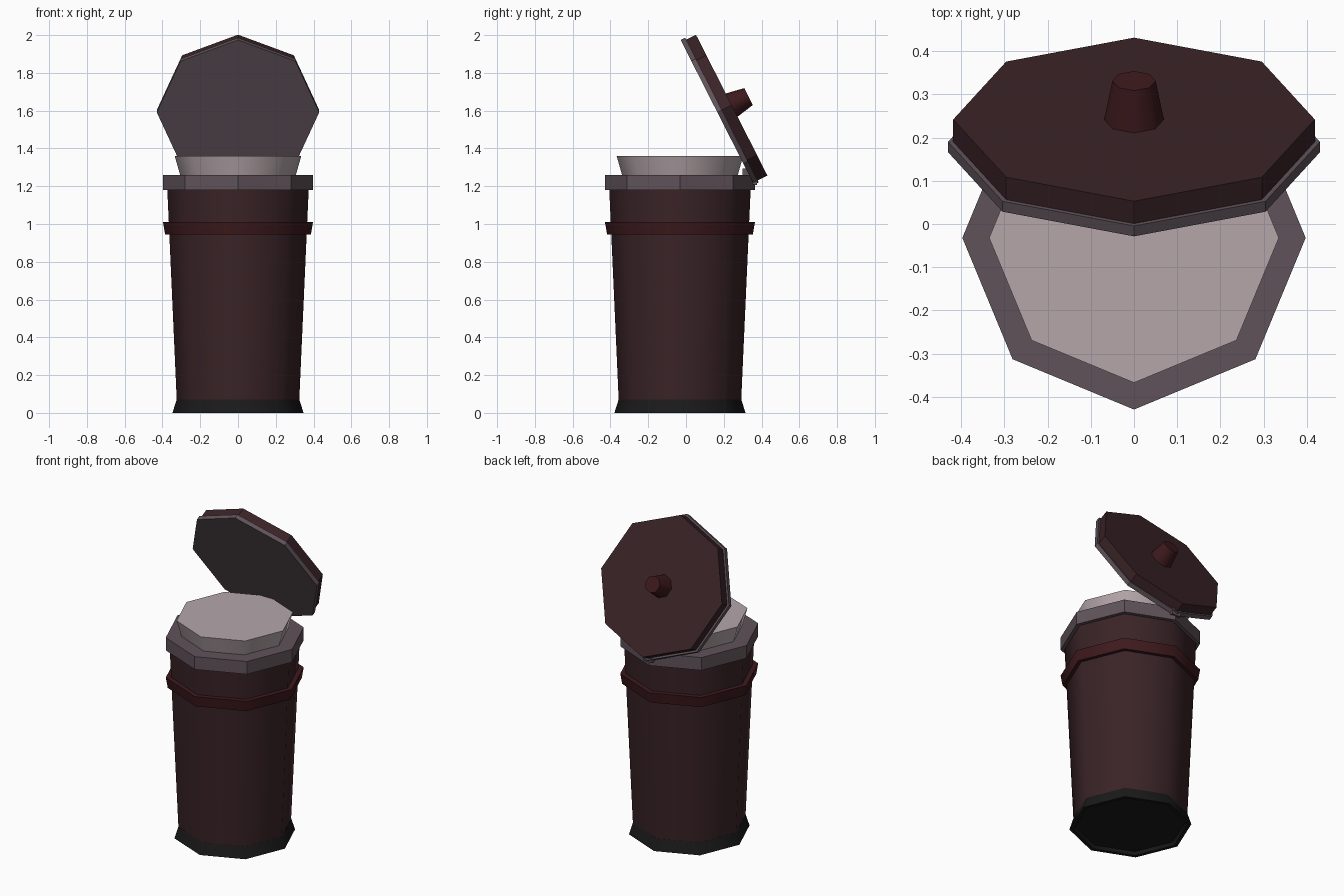
import bpy, bmesh, math
from mathutils import Vector, Matrix

if "Cube" in bpy.data.objects:
    bpy.data.objects.remove(bpy.data.objects["Cube"])

AXIS_Y = -0.032          # centre line of the bin
TILT = -math.radians(63.1)
LID = Matrix.Translation((0, 0.166, 1.591)) @ Matrix.Rotation(TILT, 4, 'X')
BIN = Matrix.Translation((0, AXIS_Y, 0))


def material(name, rgb):
    m = bpy.data.materials.new(name)
    m.diffuse_color = (*rgb, 1)
    m.use_nodes = True
    m.node_tree.nodes["Principled BSDF"].inputs["Base Color"].default_value = m.diffuse_color
    return m


MAROON = material("maroon", (0.042, 0.017, 0.020))
RED = material("dark_red", (0.048, 0.010, 0.012))
BLACK = material("black", (0.010, 0.010, 0.010))
GREY = material("grey", (0.115, 0.085, 0.100))
PALE = material("pale", (0.460, 0.380, 0.400))


def finish(name, bm, mat, matrix, smooth):
    bmesh.ops.recalc_face_normals(bm, faces=bm.faces)
    me = bpy.data.meshes.new(name)
    bm.to_mesh(me)
    bm.free()
    me.materials.append(mat)
    if smooth:
        me.shade_smooth()
        me.set_sharp_from_angle(angle=math.radians(50))
    ob = bpy.data.objects.new(name, me)
    bpy.context.collection.objects.link(ob)
    ob.matrix_world = matrix
    return ob


def turned(name, profile, mat, matrix=BIN, smooth=False, closed=False):
    """Eight-sided turned part from (radius, z) points; capped or a closed ring."""
    bm = bmesh.new()
    rings = [[bm.verts.new((r * math.cos(k * math.pi / 4), r * math.sin(k * math.pi / 4), z))
              for k in range(8)] for r, z in profile]
    pairs = list(zip(rings, rings[1:]))
    if closed:
        pairs.append((rings[-1], rings[0]))
    else:
        bm.faces.new(rings[0])
        bm.faces.new(rings[-1])
    for a, b in pairs:
        for k in range(8):
            j = (k + 1) % 8
            bm.faces.new((a[k], a[j], b[j], b[k]))
    return finish(name, bm, mat, matrix, smooth)


def box(name, size, mat, matrix):
    bm = bmesh.new()
    bmesh.ops.create_cube(bm, size=1)
    bmesh.ops.scale(bm, vec=Vector(size), verts=bm.verts)
    return finish(name, bm, mat, matrix, False)


# Bin: foot with shallow recess, tapered body, band, rim and liner
turned("foot", [(0.315, 0.02), (0.325, 0.0), (0.347, 0.0), (0.325, 0.07), (0.30, 0.07)], BLACK, smooth=True)
turned("body", [(0.324, 0.06), (0.375, 1.20)], MAROON, smooth=True)
turned("band", [(0.355, 0.945), (0.386, 0.945), (0.397, 1.01), (0.355, 1.01)], RED, smooth=True, closed=True)
turned("rim", [(0.29, 1.18), (0.397, 1.18), (0.397, 1.26), (0.29, 1.26)], GREY, closed=True)
turned("liner", [(0.295, 1.22), (0.335, 1.36)], PALE, smooth=True)

# Open lid: grey lip, maroon cover and knob
turned("lid_lip", [(0.43, 0.0), (0.43, 0.027)], GREY, LID)
turned("lid_cover", [(0.418, 0.027), (0.418, 0.085)], MAROON, LID)
turned("lid_knob", [(0.07, 0.08), (0.05, 0.185)], RED, LID, smooth=True)

# Hinge: block on the rim and tab under the lid edge
box("hinge_block", (0.06, 0.07, 0.055), GREY, Matrix.Translation((0, 0.335, 1.265)))
box("hinge_tab", (0.06, 0.055, 0.05), GREY,
    Matrix.Translation((0, 0.352, 1.235)) @ Matrix.Rotation(math.radians(-10), 4, 'X'))
